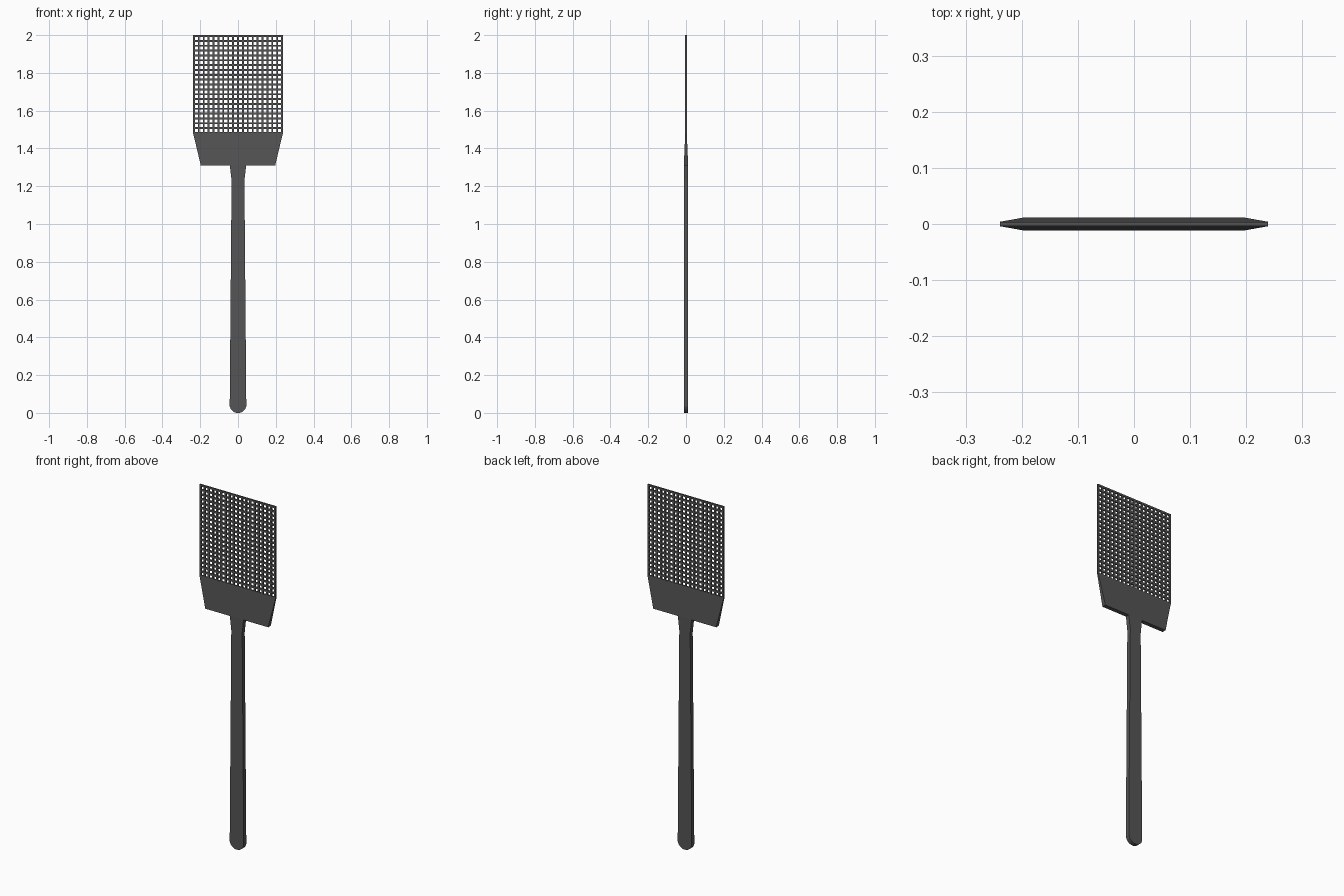
import bpy, bmesh

if "Cube" in bpy.data.objects:
    bpy.data.objects.remove(bpy.data.objects["Cube"])

HEAD_W, HEAD_Z0, HEAD_Z1 = 0.2385, 1.485, 2.0
THICK, THIN = 0.0115, 0.004

dark = bpy.data.materials.new("dark_plastic")
dark.diffuse_color = (0.09, 0.09, 0.09, 1)
dark.use_nodes = True
dark.node_tree.nodes["Principled BSDF"].inputs["Base Color"].default_value = dark.diffuse_color


def finish(bm, name):
    bmesh.ops.recalc_face_normals(bm, faces=bm.faces[:])
    me = bpy.data.meshes.new(name)
    bm.to_mesh(me)
    bm.free()
    me.materials.append(dark)
    ob = bpy.data.objects.new(name, me)
    bpy.context.collection.objects.link(ob)
    return ob


def thicken(bm, depth):
    """Extrude a flat sheet at y = -depth to y = +depth."""
    ext = bmesh.ops.extrude_face_region(bm, geom=bm.faces[:], use_keep_orig=True)
    for v in ext["geom"]:
        if isinstance(v, bmesh.types.BMVert):
            v.co.y += 2 * depth


def bar_lines(lo, hi, cells, bar):
    """Both edges of every evenly spaced bar between lo and hi."""
    pitch = (hi - lo - bar) / cells
    return [lo + i * pitch + e for i in range(cells + 1) for e in (0, bar)]


# Perforated head: grid sheet with every odd/odd cell left open
xs = bar_lines(-HEAD_W, HEAD_W, 18, 0.010)
zs = bar_lines(HEAD_Z0 - 0.008, HEAD_Z1, 20, 0.010)
bm = bmesh.new()
grid = [[bm.verts.new((x, -THIN, z)) for z in zs] for x in xs]
for i in range(len(xs) - 1):
    for j in range(len(zs) - 1):
        if not (i % 2 and j % 2):
            bm.faces.new((grid[i][j], grid[i + 1][j], grid[i + 1][j + 1], grid[i][j + 1]))
thicken(bm, THIN)
finish(bm, "mesh_head")

# Wedge collar: thick and narrow below, thin and wide above
bm = bmesh.new()
rings = []
for w, d, z in ((0.197, THICK, 1.31), (HEAD_W, THIN, HEAD_Z0)):
    rings.append([bm.verts.new((sx * w, sy * d, z))
                  for sx, sy in ((-1, -1), (1, -1), (1, 1), (-1, 1))])
bm.faces.new(rings[0])
bm.faces.new(rings[1])
for i in range(4):
    k = (i + 1) % 4
    bm.faces.new((rings[0][i], rings[0][k], rings[1][k], rings[1][i]))
finish(bm, "collar")

# Handle: half outline (half width, z), mirrored and thickened
half = [(0.010, 0.0), (0.024, 0.006), (0.037, 0.018), (0.044, 0.034),
        (0.034, 1.23), (0.038, 1.265), (0.043, 1.31)]
bm = bmesh.new()
left = [bm.verts.new((-w, -THICK, z)) for w, z in half]
right = [bm.verts.new((w, -THICK, z)) for w, z in half]
for i in range(len(half) - 1):
    bm.faces.new((left[i], right[i], right[i + 1], left[i + 1]))
thicken(bm, THICK)
finish(bm, "handle")
